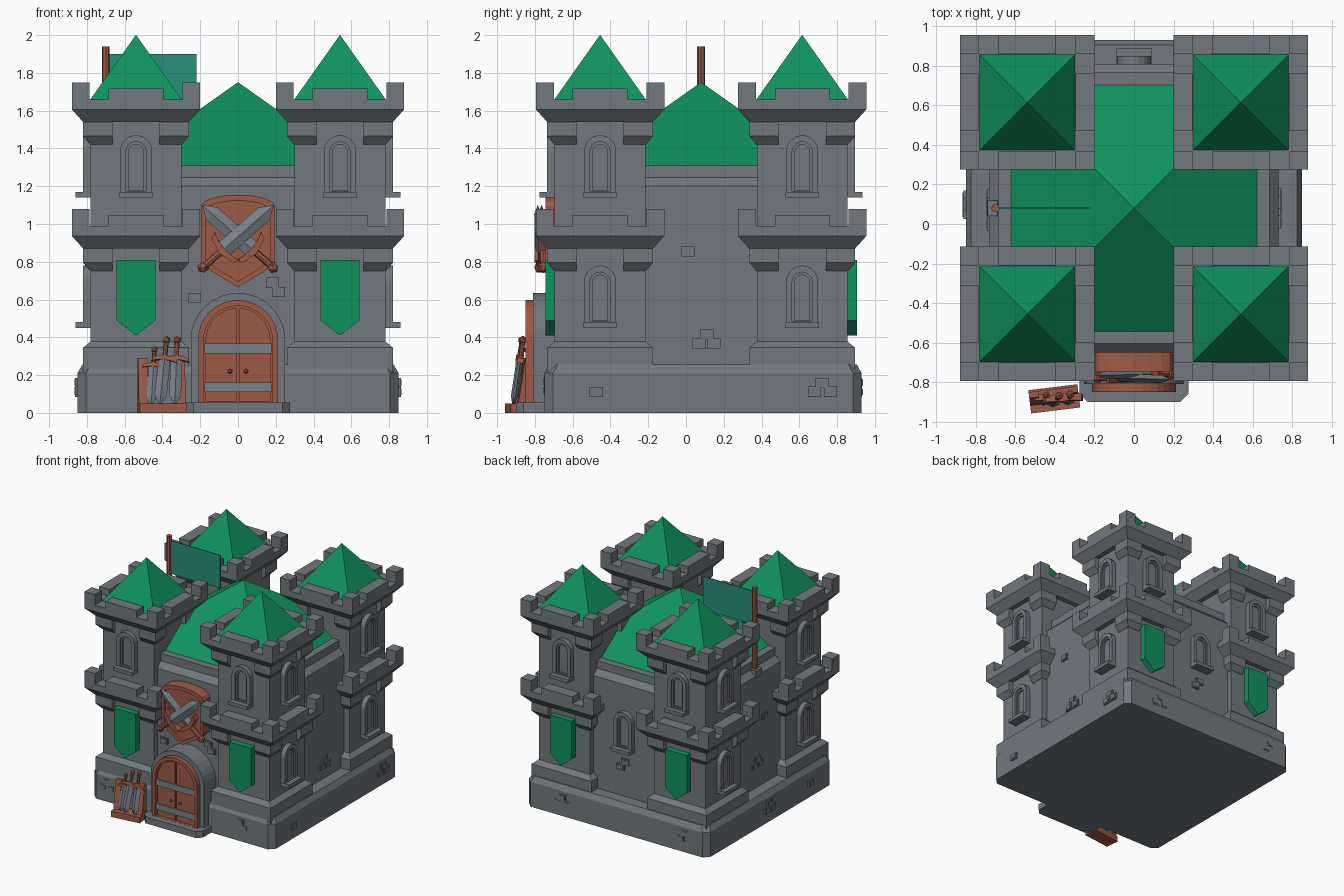
import bpy, bmesh, math
from mathutils import Matrix, Vector

if "Cube" in bpy.data.objects:
    bpy.data.objects.remove(bpy.data.objects["Cube"])

def mat(name, c):
    m = bpy.data.materials.new(name)
    m.diffuse_color = (*c, 1)
    m.use_nodes = True
    m.node_tree.nodes["Principled BSDF"].inputs["Base Color"].default_value = m.diffuse_color
    return m

STONE = mat("grey stone", (.165, .19, .21))
GREEN = mat("green roof", (.005, .29, .11))
TEAL = mat("teal cloth", (.02, .28, .20))
WOOD = mat("brown wood", (.34, .105, .065))
METAL = mat("steel", (.185, .225, .25))
I = Matrix.Identity(4)

def finish(name, bm, m, M=I):
    bmesh.ops.recalc_face_normals(bm, faces=bm.faces)
    me = bpy.data.meshes.new(name)
    bm.transform(M)
    bm.to_mesh(me)
    bm.free()
    me.materials.append(m)
    o = bpy.data.objects.new(name, me)
    bpy.context.collection.objects.link(o)
    return o

def at(x, y, deg=0):
    # local frame of a wall: x = right, -y = outward, z = up
    return Matrix.Translation((x, y, 0)) @ Matrix.Rotation(math.radians(deg), 4, 'Z')

def loft(name, loops, m, M=I, caps=True, closed=False):
    bm = bmesh.new()
    L = [[bm.verts.new(p) for p in lp] for lp in loops]
    n = len(L[0])
    pairs = list(zip(L, L[1:])) + ([(L[-1], L[0])] if closed else [])
    for a, b in pairs:
        for i in range(n):
            j = (i + 1) % n
            bm.faces.new((a[i], a[j], b[j], b[i]))
    if caps:
        bm.faces.new(L[0])
        bm.faces.new(L[-1])
    return finish(name, bm, m, M)

def prism(name, pts, d0, d1, m, M=I):
    return loft(name, [[(u, -d, v) for u, v in pts] for d in (d0, d1)], m, M)

def ring(name, outer, inner, d0, d1, m, M=I):
    loops = [[(u, -d, v) for u, v in p] for p, d in
             ((outer, d0), (outer, d1), (inner, d1), (inner, d0))]
    return loft(name, loops, m, M, caps=False, closed=True)

def box(name, u0, u1, v0, v1, d0, d1, m, M=I):
    return prism(name, [(u0, v0), (u1, v0), (u1, v1), (u0, v1)], d0, d1, m, M)

def stack(name, levels, m, M=I, cut=0.0, ky=1.0):
    # stacked square sections (half width, z), optional cut corners
    loops = []
    for h, z in levels:
        lp = []
        for sx, sy in ((1, 1), (-1, 1), (-1, -1), (1, -1)):
            if cut:
                a, b = (sx * h, sy * (h * ky - cut), z), (sx * (h - cut), sy * h * ky, z)
                lp += [a, b] if sx * sy > 0 else [b, a]
            else:
                lp.append((sx * h, sy * h * ky, z))
        loops.append(lp)
    return loft(name, loops, m, M)

def hull(name, pts, m, M=I):
    bm = bmesh.new()
    for p in pts:
        bm.verts.new(p)
    bmesh.ops.convex_hull(bm, input=bm.verts)
    return finish(name, bm, m, M)

def rod(name, r, z0, z1, m, M=I, n=8):
    bm = bmesh.new()
    bmesh.ops.create_cone(bm, cap_ends=True, segments=n, radius1=r, radius2=r, depth=z1 - z0,
                          matrix=Matrix.Translation((0, 0, (z0 + z1) / 2)))
    return finish(name, bm, m, M)

def ball(name, r, p, m, M=I):
    bm = bmesh.new()
    bmesh.ops.create_icosphere(bm, subdivisions=1, radius=r, matrix=Matrix.Translation(p))
    return finish(name, bm, m, M)

def arch(hw, z0, top, n=10):
    arc = [(hw * math.cos(math.pi * i / n), top - hw + hw * math.sin(math.pi * i / n)) for i in range(n + 1)]
    return [(-hw, z0), (hw, z0)] + arc

def window(M, d, z):
    ring("window_frame", arch(.085, z + .02, z + .33), arch(.053, z + .035, z + .295), d - .01, d + .04, STONE, M)
    ring("window_lip", arch(.053, z + .03, z + .295), arch(.04, z + .04, z + .28), d - .01, d + .025, STONE, M)
    prism("window_panel", arch(.042, z + .03, z + .282), d - .01, d + .01, STONE, M)
    prism("window_sill", [(-.088, z), (.088, z), (.088, z + .03), (-.088, z + .03)], d - .01, d + .08, STONE, M)

def banner(M, d):
    pts = [(-.102, .81), (-.102, .49), (0, .41), (.102, .49), (.102, .81)]
    o = prism("banner", pts, d - .01, d + .05, GREEN, M)
    o.data.materials.append(TEAL)
    for f in o.data.polygons:       # lower edges of the cloth
        if f.normal.z < -.3:
            f.material_index = 1

def bricks(M, d, spots):
    for u, v in spots:
        ring("brick_edge", [(u - .035, v - .026), (u + .035, v - .026), (u + .035, v + .026), (u - .035, v + .026)],
             [(u - .022, v - .014), (u + .022, v - .014), (u + .022, v + .014), (u - .022, v + .014)],
             d - .01, d + .012, STONE, M)
        box("brick", u - .024, u + .024, v - .016, v + .016, d - .01, d + .016, STONE, M)

def sword(p0, p1):
    # pommel at p0, tip at p1, unit length .5
    p0, p1 = Vector(p0), Vector(p1)
    z = (p1 - p0).normalized()
    x = Vector((0, 1, 0)).cross(z).normalized()
    y = z.cross(x)
    M = Matrix.Translation(p0) @ Matrix((x, y, z)).transposed().to_4x4() @ Matrix.Scale((p1 - p0).length / .5, 4)
    w, t = .045, .02
    hull("sword_blade", [(sx * w, 0, h) for sx in (-1, 1) for h in (.14, .43)] +
         [(0, sy * t, h) for sy in (-1, 1) for h in (.14, .43)] + [(0, 0, .5)], METAL, M)
    prism("sword_guard", [(-.1, .17), (-.085, .135), (0, .115), (.085, .135), (.1, .17), (.07, .16), (0, .15), (-.07, .16)],
          -.025, .025, WOOD, M)
    rod("sword_grip", .018, 0, .13, WOOD, M)
    ball("sword_pommel", .032, (0, 0, 0), WOOD, M)

# base and main keep
stack("foundation", [(.85, 0), (.85, .21), (.825, .255)], STONE, at(0, .09), .045, .988)
stack("keep_walls", [(.73, .2), (.73, 1.2), (.685, 1.245), (.685, 1.31)], STONE, at(0, .08))
stack("keep_roof", [(.63, 1.305), (.001, 1.75)], GREEN, at(0, .08))

# corner towers
for sx in (-1, 1):
    for y, back in ((-.455, False), (.615, True)):
        T = at(sx * .54, y)
        stack("tower_walls", [(.28, .2), (.28, .345), (.24, .378), (.24, 1.6)], STONE, T)
        stack("tower_roof", [(.245, 1.655), (.001, 2.0)], GREEN, T)
        for z in (.87, 1.54):
            stack("parapet", [(.28, z), (.34, z + .067), (.34, z + .12)], STONE, T)
            for k in range(4):
                R = at(sx * .54, y, 90 * k)
                box("corner_merlon", .245, .34, z + .11, z + .21, .245, .34, STONE, R)
                box("middle_merlon", -.145, .145, z + .11, z + .178, .245, .34, STONE, R)
                hull("corbel", [(a, -b, h) for a in (.125, .28) for b in (.125, .28) for h in (z + .005, z - .075)] +
                     [(a, -b, z - .12) for a in (.125, .242) for b in (.125, .242)], STONE, R)
        side = at(sx * .54, y, 90 * sx)
        front = at(sx * .54, y, 180 if back else 0)
        window(side, .24, .45)
        window(side, .24, 1.14)
        window(front, .24, 1.14)
        banner(front, .24)

# back window of the keep
window(at(0, .08, 180), .73, .65)

# loose bricks on walls and foundation
bricks(at(0, 0), .65, [(-.23, .61), (.182, .69), (.215, .64)])
bricks(at(0, 0), .74, [(-.70, .167), (-.74, .118), (-.665, .118), (.545, .167), (.58, .118)])
bricks(at(0, 0, 90), .73, [(.01, .855), (.11, .415), (.07, .368), (.148, .368)])
bricks(at(0, 0, 90), .85, [(-.475, .11), (.72, .16), (.68, .113), (.765, .113)])
bricks(at(0, 0, 270), .73, [(0, .83), (-.1, .5), (-.06, .45), (-.14, .45)])
bricks(at(0, 0, 270), .85, [(-.1, .16), (-.06, .11), (-.135, .11), (.45, .12)])
bricks(at(0, 0, 180), .92, [(-.51, .16), (-.47, .11), (-.55, .11), (.64, .16), (.6, .11)])
bricks(at(0, 0, 180), .81, [(0, .55), (-.04, .5)])

# doorway
prism("door_stone_arch", arch(.25, .02, .635, 16), .62, .81, STONE)
ring("door_frame", arch(.212, .04, .597, 16), arch(.182, .056, .567, 16), .8, .85, WOOD)
prism("door_panel", arch(.184, .05, .569, 16), .8, .82, WOOD)
for s in (-1, 1):
    pts = [(s * u, v) for u, v in [(.006, .06), (.172, .06), (.172, .385)] +
           [(.172 * math.cos(a), .385 + .172 * math.sin(a)) for a in (.3, .6, .9, 1.2, 1.53)]]
    prism("door_leaf", pts, .81, .832, WOOD)
    ball("door_knob", .014, (s * .042, -.838, .22), WOOD)
for z in (.11, .315):
    box("door_band", -.178, .178, z, z + .052, .82, .842, METAL)
step = [(-.275, -.7), (-.275, -.86), (-.235, -.9), (.235, -.9), (.275, -.86), (.275, -.7)]
loft("door_step", [[(x, y, z) for x, y in step] for z in (0, .055)], STONE)

# shield with crossed swords
def shield(k):
    top = [(.195 * k * math.cos(a), .91 + k * (.185 + .06 * math.sin(a))) for a in [math.pi * i / 8 for i in range(9)]]
    return top + [(-.195 * k, .91 - .11 * k), (-.14 * k, .91 - .16 * k), (0, .91 - .245 * k),
                  (.14 * k, .91 - .16 * k), (.195 * k, .91 - .11 * k)]
ring("shield_rim", shield(1), shield(.87), .64, .745, WOOD)
prism("shield_board", shield(.89), .64, .73, WOOD)
sword((.185, -.755, .77), (-.19, -.765, 1.1))
sword((-.185, -.775, .77), (.19, -.785, 1.1))

# flag
rod("flag_pole", .021, 1.2, 1.94, WOOD, at(-.70, .08), 8)
box("flag", -.69, -.22, 1.62, 1.9, -.084, -.076, TEAL)
box("pole_bracket", -.04, .04, 1.19, 1.25, .69, .74, STONE, at(0, .08, 270))

# weapon rack beside the door
R = at(-.403, -.885, 7)
box("rack_base", -.125, .125, 0, .05, -.06, .058, WOOD, R)
for u in (-.125, .075):
    hull("rack_post", [(u + a, b, z) for a in (0, .05) for b, z in
                       ((-.02, .04), (.05, .04), (.02, .29), (.05, .29))], WOOD, R)
box("rack_bar", -.12, .12, .2, .25, -.05, -.02, WOOD, R)
sword((-.442, -.865, .335), (-.46, -.915, .04))
sword((-.378, -.868, .385), (-.415, -.92, .04))
sword((-.322, -.862, .385), (-.335, -.91, .04))
